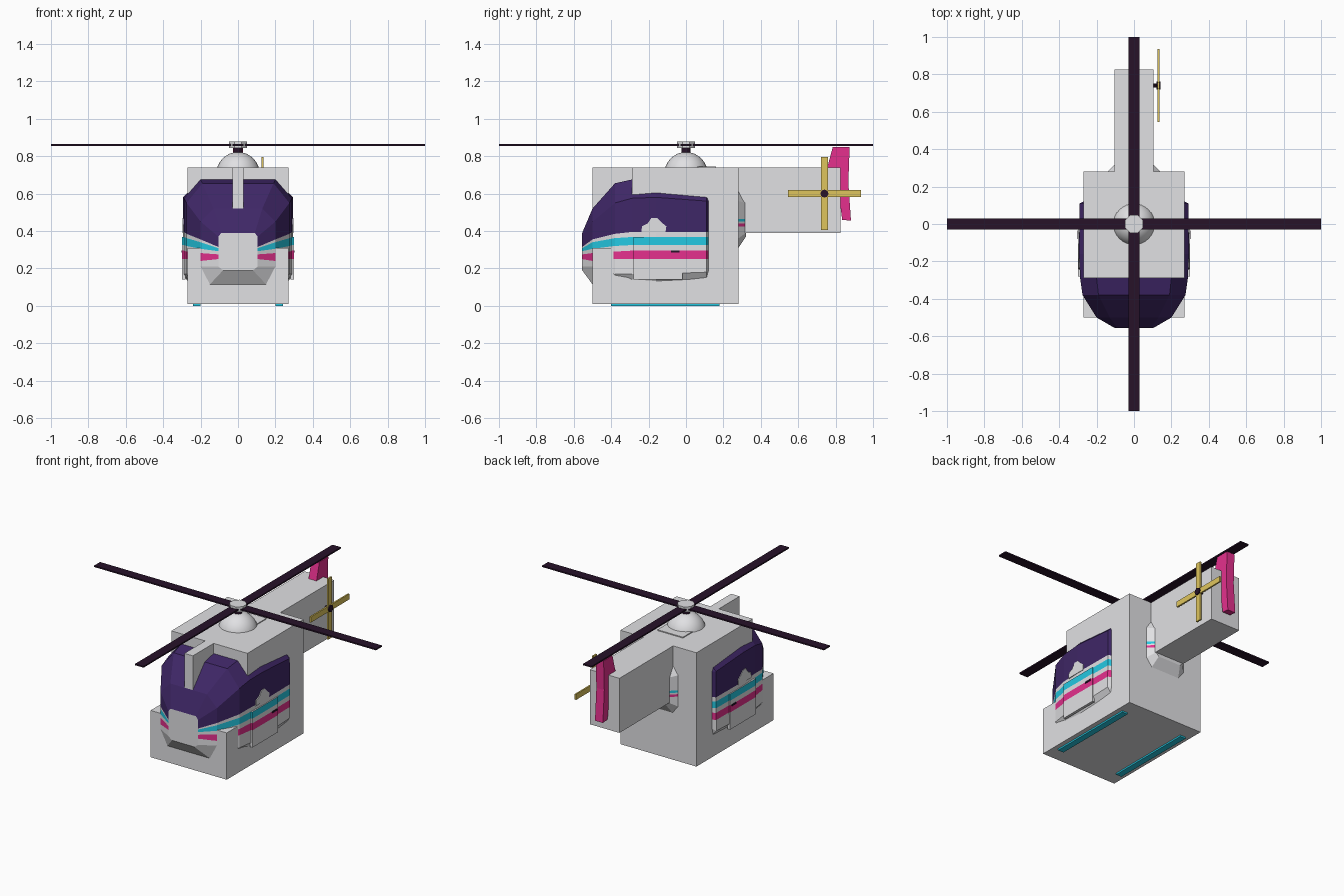
import bpy, bmesh, math
from mathutils import Vector

if "Cube" in bpy.data.objects:
    bpy.data.objects.remove(bpy.data.objects["Cube"])


def material(name, rgb):
    m = bpy.data.materials.new(name)
    m.use_nodes = True
    m.diffuse_color = (*rgb, 1)
    m.node_tree.nodes["Principled BSDF"].inputs["Base Color"].default_value = (*rgb, 1)
    return m


GREY = material("light grey", (0.75, 0.75, 0.77))
PURPLE = material("deep purple", (0.05, 0.02, 0.135))
CYAN = material("cyan", (0.018, 0.58, 0.76))
PINK = material("magenta", (0.78, 0.03, 0.27))
DARK = material("dark plum", (0.02, 0.006, 0.022))
GOLD = material("gold", (0.74, 0.56, 0.11))


def finish(name, bm, *mats):
    bmesh.ops.recalc_face_normals(bm, faces=bm.faces)
    mesh = bpy.data.meshes.new(name)
    bm.to_mesh(mesh)
    bm.free()
    for m in mats:
        mesh.materials.append(m)
    ob = bpy.data.objects.new(name, mesh)
    bpy.context.collection.objects.link(ob)
    return ob


def box_mesh(x, y, z):
    bm = bmesh.new()
    bmesh.ops.create_cube(bm, size=1)
    for v in bm.verts:
        v.co = [(a + b) / 2 + c * (b - a) for (a, b), c in zip((x, y, z), v.co)]
    return bm


def box(name, x, y, z, mat):
    return finish(name, box_mesh(x, y, z), mat)


def side_prism(name, outline, x0, x1, mat):
    """Extrude a (y, z) outline across x."""
    bm = bmesh.new()
    face = bm.faces.new([bm.verts.new((x0, y, z)) for y, z in outline])
    out = bmesh.ops.extrude_face_region(bm, geom=[face])["geom"]
    bmesh.ops.translate(bm, vec=(x1 - x0, 0, 0),
                        verts=[v for v in out if isinstance(v, bmesh.types.BMVert)])
    return finish(name, bm, mat)


def cylinder(name, r, depth, loc, mat, sides=8, axis="Z"):
    rot = (0, math.pi / 2, 0) if axis == "X" else (0, 0, math.pi / sides)
    bpy.ops.mesh.primitive_cylinder_add(vertices=sides, radius=r, depth=depth,
                                        location=loc, rotation=rot)
    ob = bpy.context.object
    ob.name = name
    ob.data.materials.append(mat)
    return ob


# Block body, tail boom and windshield spine
box("main_body", (-.27, .27), (-.29, .28), (.01, .74), GREY)
box("front_tray", (-.27, .27), (-.5, -.29), (.01, .31), GREY)
box("tail_boom", (-.105, .105), (.28, .825), (.39, .74), GREY)
box("windshield_spine", (-.03, .03), (-.5, -.29), (.45, .74), GREY)
box("roof_plate", (-.09, .09), (-.05, .16), (.735, .746), GREY)

# Cabin hull stations: y, (half width, z) at bottom, low, high, top, then stripe heights
MID = (.25, .295, .325, .368, .395)
REAR = (.425, .44, .45, .465, .48)
STATIONS = [
    (-.555, (.08, .19), (.105, .21), (.105, .37), (.09, .39), (.25, .275, .292, .308, .315)),
    (-.5, (.15, .115), (.2, .21), (.2, .45), (.13, .52), (.24, .282, .305, .34, .355)),
    (-.38, (.21, .09), (.275, .17), (.275, .55), (.19, .655), (.25, .29, .32, .362, .385)),
    (-.29, (.23, .08), (.288, .17), (.288, .575), (.2, .675), MID),
    (-.16, (.23, .07), (.294, .17), (.294, .58), (.2, .675), MID),
    (.11, (.23, .1), (.292, .18), (.29, .56), (.2, .65), MID),
    (.13, (.2, .12), (.25, .2), (.25, .56), (.18, .65), MID),
    (.28, (.1, .31), (.14, .36), (.14, .56), (.1, .62), REAR),
    (.32, (.08, .37), (.1, .39), (.1, .55), (.08, .57), REAR),
]


def hull_ring(bm, y, bottom, low, high, top, stripes):
    side = [bottom, low]
    for z in stripes:
        t = (z - low[1]) / (high[1] - low[1])
        side.append((low[0] + t * (high[0] - low[0]), z))
    side += [high, top]
    pts = side + [(-x, z) for x, z in reversed(side)]
    return [bm.verts.new((x, y, z)) for x, z in pts]


bm = bmesh.new()
rings = [hull_ring(bm, *s) for s in STATIONS]
bands = [0, 0, 3, 0, 2, 0, 1, 1, 1]
n = len(rings[0])
for a, b in zip(rings, rings[1:]):
    for k in range(n):
        f = bm.faces.new((a[k], a[(k + 1) % n], b[(k + 1) % n], b[k]))
        f.material_index = bands[min(k, n - 2 - k)] if k < n - 1 else 0
        if f.material_index == 1 and a[0].co.y > .12:
            f.material_index = 0
for ring in (rings[0], rings[-1]):
    bm.faces.new(ring)
finish("cabin_hull", bm, GREY, PURPLE, CYAN, PINK)

# Doors with continuing stripes, window notches, handles and skids on both sides
NOTCH = [(-.24, .39), (-.235, .425), (-.205, .44), (-.185, .47),
         (-.155, .47), (-.13, .445), (-.105, .425), (-.11, .39)]
for s, side in ((1, "left"), (-1, "right")):
    xs = tuple(sorted((s * .282, s * .299)))
    bm = box_mesh(xs, (-.28, -.02), (.14, .368))
    for z in MID[:3]:
        bmesh.ops.bisect_plane(bm, geom=bm.verts[:] + bm.edges[:] + bm.faces[:],
                               plane_co=Vector((0, 0, z)), plane_no=Vector((0, 0, 1)))
    for f in bm.faces:
        z = f.calc_center_median().z
        if abs(f.normal.z) < .5:
            f.material_index = 2 if z > MID[2] else 1 if MID[0] < z < MID[1] else 0
    finish(side + "_door", bm, GREY, PINK, CYAN)
    side_prism(side + "_window_notch", NOTCH, s * .289, s * .297, GREY)
    hx = tuple(sorted((s * .297, s * .303)))
    box(side + "_door_handle", hx, (-.08, -.035), (.285, .296), DARK)
    kx = tuple(sorted((s * .2, s * .24)))
    box(side + "_skid", kx, (-.4, .18), (0, .012), CYAN)

# Main rotor
bpy.ops.mesh.primitive_uv_sphere_add(segments=32, ring_count=16, radius=.116,
                                     location=(0, 0, .706))
dome = bpy.context.object
dome.name = "rotor_dome"
dome.data.materials.append(GREY)
bpy.ops.object.shade_smooth_by_angle()
cylinder("rotor_mast", .025, .06, (0, 0, .825), DARK, 12)
cylinder("rotor_hub", .052, .033, (0, 0, .861), GREY)
box("main_blade_across", (-1, 1), (-.03, .03), (.855, .864), DARK)
box("main_blade_along", (-.03, .03), (-1, 1), (.855, .864), DARK)

# Tail fin and tail rotor
FIN = [(.75, .72), (.785, .85), (.875, .85), (.868, .66), (.882, .455),
       (.835, .46), (.815, .62), (.815, .72)]
side_prism("tail_fin", FIN, -.028, .028, PINK)
cylinder("tail_rotor_shaft", .01, .24, (.015, .74, .6), DARK, 8, "X")
cylinder("tail_rotor_cap", .022, .022, (.132, .74, .6), DARK, 8, "X")
box("tail_blade_upright", (.125, .135), (.722, .758), (.405, .795), GOLD)
box("tail_blade_level", (.125, .135), (.545, .935), (.582, .618), GOLD)
